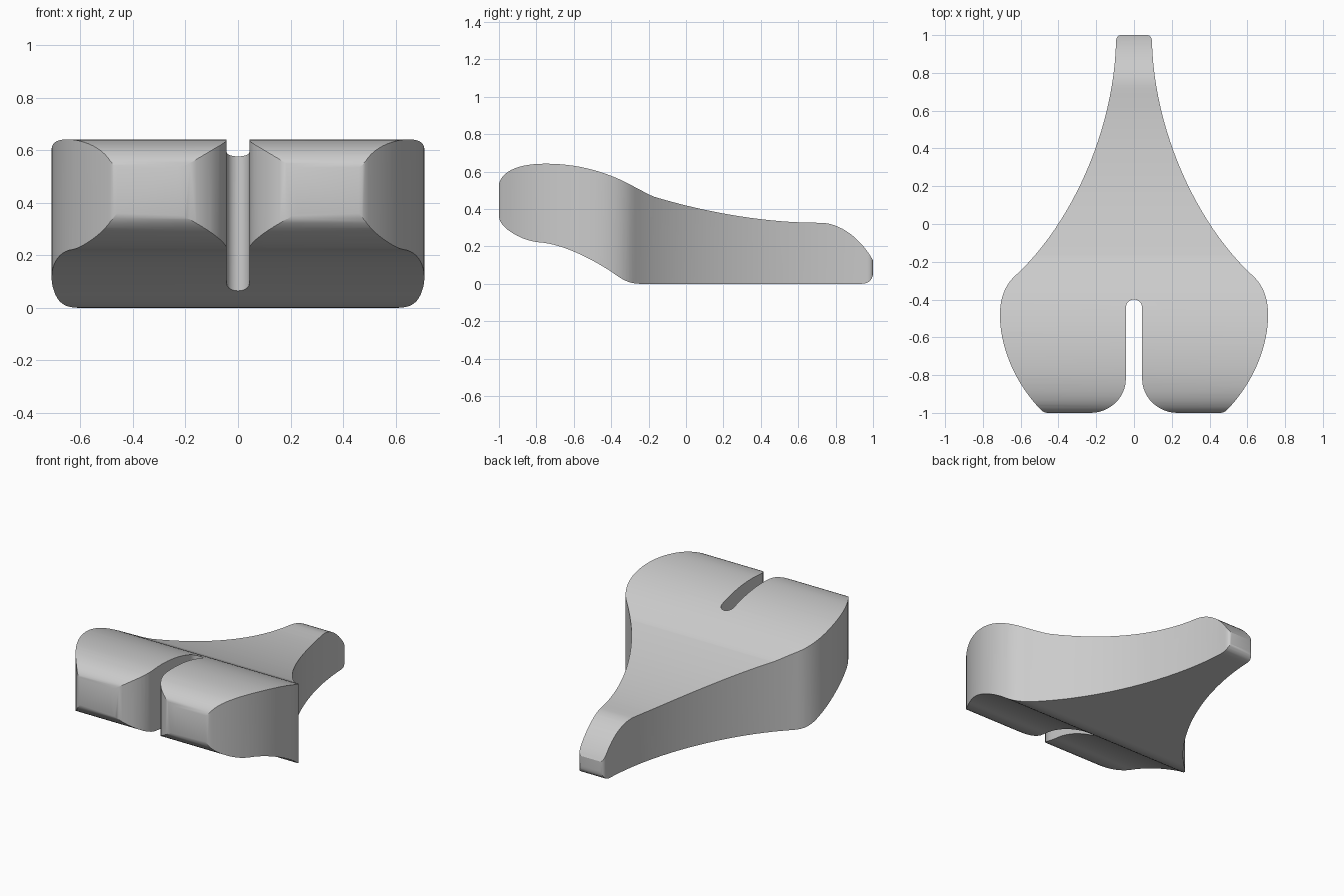
import bpy
import bmesh
from mathutils import Vector
from mathutils.geometry import interpolate_bezier

cube = bpy.data.objects.get("Cube")
if cube:
    bpy.data.objects.remove(cube, do_unlink=True)

grey = bpy.data.materials.new("light grey")
grey.use_nodes = True
colour = (0.6, 0.6, 0.6, 1)
grey.diffuse_color = colour
grey.node_tree.nodes["Principled BSDF"].inputs["Base Color"].default_value = colour


def trace(start, steps):
    """Follow lines (point,) and curves (handle, handle, point, segments)."""
    pts = [Vector(start)]
    for step in steps:
        if len(step) == 1:
            pts.append(Vector(step[0]))
        else:
            h1, h2, end, n = step
            curve = interpolate_bezier(pts[-1].to_3d(), Vector(h1).to_3d(),
                                       Vector(h2).to_3d(), Vector(end).to_3d(), n + 1)
            pts += [p.to_2d() for p in curve[1:]]
    return pts


def extrude(name, base, offset):
    """Make a prism from a closed loop of 3D points."""
    bm = bmesh.new()
    face = bm.faces.new([bm.verts.new(p) for p in base])
    moved = bmesh.ops.extrude_face_region(bm, geom=[face])["geom"]
    bmesh.ops.translate(bm, vec=offset,
                        verts=[v for v in moved if isinstance(v, bmesh.types.BMVert)])
    bmesh.ops.recalc_face_normals(bm, faces=bm.faces)
    mesh = bpy.data.meshes.new(name)
    bm.to_mesh(mesh)
    bm.free()
    mesh.materials.append(grey)
    obj = bpy.data.objects.new(name, mesh)
    bpy.context.collection.objects.link(obj)
    return obj


# Side profile (y, z): raised front lobe, sagging back, flat sole
profile = trace((-1, 0.36), [
    ((-1, 0.30), (-0.88, 0.23), (-0.79, 0.222), 10),
    ((-0.66, 0.215), (-0.50, 0.13), (-0.40, 0.065), 14),
    ((-0.34, 0.02), (-0.30, 0), (-0.25, 0), 8),
    ((0.94, 0),),
    ((0.98, 0), (1, 0.025), (1, 0.06), 6),
    ((1, 0.125),),
    ((0.94, 0.235), (0.83, 0.325), (0.72, 0.326), 14),
    ((0.40, 0.325), (0.08, 0.39), (-0.17, 0.465), 18),
    ((-0.20, 0.477), (-0.235, 0.497), (-0.27, 0.515), 4),
    ((-0.42, 0.60), (-0.58, 0.642), (-0.75, 0.642), 14),
    ((-0.88, 0.642), (-0.98, 0.61), (-1, 0.535), 12),
])
body = extrude("wedge_body", [(-0.9, y, z) for y, z in profile], (1.8, 0, 0))

# Plan outline, left half (x, y): slot, lobe, flared side, narrow tail
half = trace((0, -0.40), [
    ((0.024, -0.40), (0.043, -0.419), (0.043, -0.443), 8),
    ((0.043, -0.82),),
    ((0.043, -0.92), (0.13, -1), (0.23, -1), 12),
    ((0.46, -1),),
    ((0.485, -1), (0.50, -0.975), (0.515, -0.96), 5),
    ((0.64, -0.82), (0.71, -0.64), (0.71, -0.48), 16),
    ((0.71, -0.39), (0.68, -0.32), (0.63, -0.275), 10),
    ((0.33, 0), (0.105, 0.50), (0.095, 0.97), 24),
    ((0.095, 0.985), (0.085, 1), (0.07, 1), 5),
])
outline = half + [Vector((-p.x, p.y)) for p in reversed(half[1:])]
cutter = extrude("outline_cutter", [(x, y, -0.2) for x, y in outline], (0, 0, 1.2))
cutter.hide_render = True

# Keep only what both shapes share
cut = body.modifiers.new("outline", "BOOLEAN")
cut.operation = "INTERSECT"
cut.solver = "EXACT"
cut.object = cutter
bpy.ops.object.select_all(action="DESELECT")
body.select_set(True)
bpy.context.view_layer.objects.active = body
bpy.ops.object.modifier_apply(modifier=cut.name)
bpy.data.objects.remove(cutter, do_unlink=True)
bpy.ops.object.shade_smooth_by_angle(angle=0.5)
